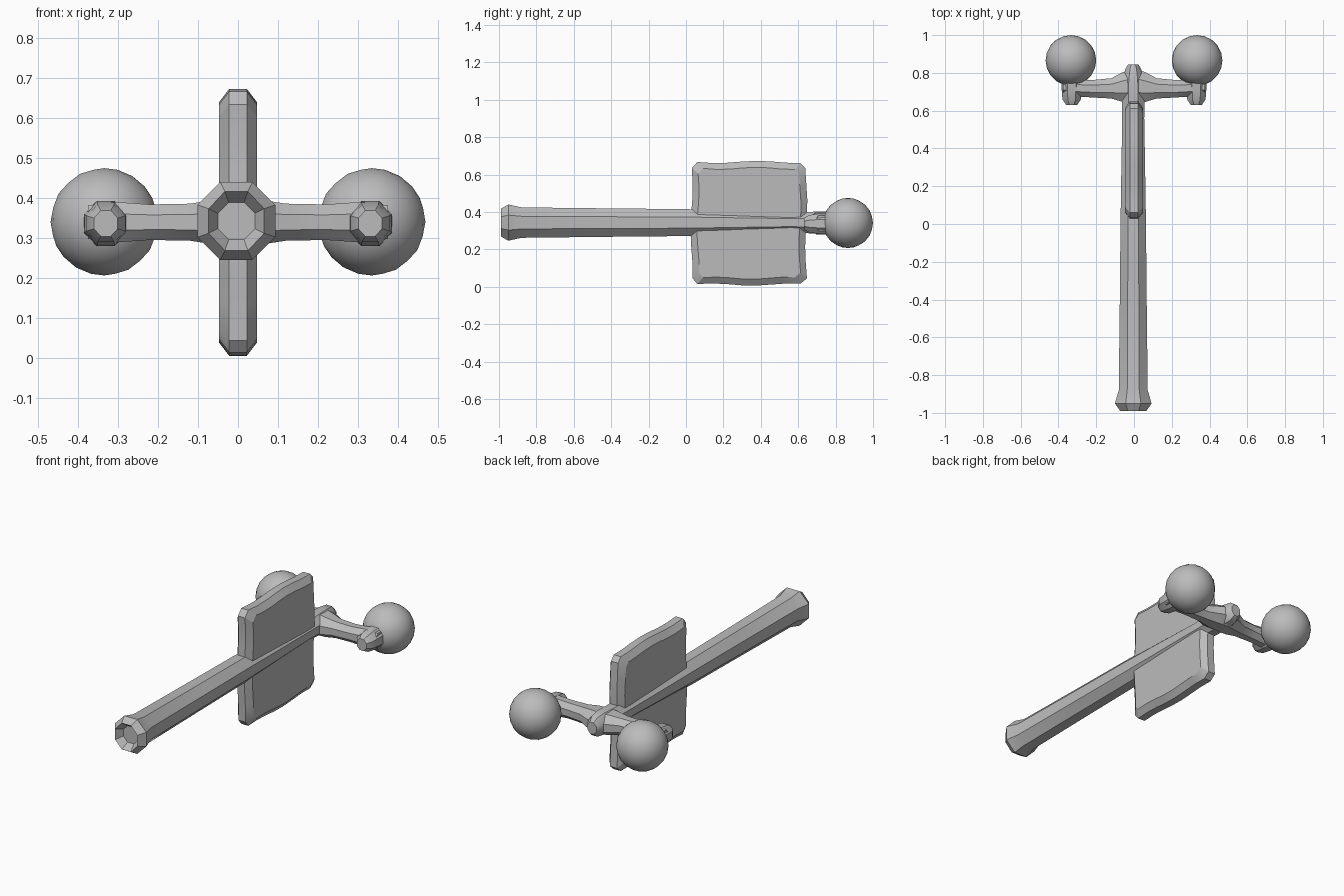
import bpy, bmesh, math
from mathutils import Vector

if "Cube" in bpy.data.objects:
    bpy.data.objects.remove(bpy.data.objects["Cube"], do_unlink=True)

AXIS_Z = 0.337
grey = bpy.data.materials.new("plain grey")
grey.use_nodes = True
grey.diffuse_color = (0.5, 0.5, 0.5, 1)
bsdf = grey.node_tree.nodes["Principled BSDF"]
bsdf.inputs["Base Color"].default_value = grey.diffuse_color
bsdf.inputs["Roughness"].default_value = 0.8


def finish(name, bm, angle=35):
    bmesh.ops.recalc_face_normals(bm, faces=bm.faces)
    mesh = bpy.data.meshes.new(name)
    bm.to_mesh(mesh)
    bm.free()
    mesh.materials.append(grey)
    obj = bpy.data.objects.new(name, mesh)
    bpy.context.collection.objects.link(obj)
    bpy.ops.object.select_all(action='DESELECT')
    obj.select_set(True)
    bpy.context.view_layer.objects.active = obj
    bpy.ops.object.shade_smooth_by_angle(angle=math.radians(angle))
    return obj


def loft(name, loops, angle=35):
    """Skin a list of equal-length point loops and cap both ends."""
    bm = bmesh.new()
    rings = [[bm.verts.new(p) for p in loop] for loop in loops]
    n = len(rings[0])
    for a, b in zip(rings, rings[1:]):
        for i in range(n):
            j = (i + 1) % n
            bm.faces.new((a[i], a[j], b[j], b[i]))
    bm.faces.new(rings[0][::-1])
    bm.faces.new(rings[-1])
    return finish(name, bm, angle)


def ring(center, across, rw, rz, sides=8):
    """Upright ring spanned by a horizontal direction and z."""
    c, u = Vector(center), Vector(across)
    return [c + u * rw * math.cos(t) + Vector((0, 0, rz * math.sin(t)))
            for t in ((i + 0.5) * math.tau / sides for i in range(sides))]


# long handle: (y, half width, half height), dished flared front end
shaft = [(-0.95, 0.05, 0.05), (-0.99, 0.075, 0.08), (-0.95, 0.105, 0.105),
         (-0.88, 0.083, 0.088), (-0.4, 0.077, 0.082), (0.0, 0.073, 0.078),
         (0.3, 0.068, 0.066), (0.56, 0.063, 0.056), (0.66, 0.065, 0.062),
         (0.76, 0.062, 0.066), (0.82, 0.045, 0.058), (0.845, 0.03, 0.035)]
loft("handle_shaft", [ring((-0.004, y, AXIS_Z + 0.006), (1, 0, 0), w, h)
                      for y, w, h in shaft])


# upright plate with chamfered, slightly wavy rim
def plate_outline(x, inset):
    y0, y1, z0, z1 = 0.03 + inset, 0.643 - inset, 0.012 + inset, 0.667 - inset
    corners = [(y0, z0), (y1, z0), (y1, z1), (y0, z1)]
    pts = []
    for k in range(4):
        (ya, za), (yb, zb) = corners[k], corners[(k + 1) % 4]
        for s in range(8):
            t = 0.05 + 0.9 * s / 7
            wave = 0.006 * math.sin(9 * t + 2 * k)
            side = k % 2
            pts.append((x, ya + (yb - ya) * t + wave * side,
                        za + (zb - za) * t + wave * (1 - side)))
    return pts


loft("upright_plate", [plate_outline(x, i) for x, i in
                       ((-0.048, 0.034), (-0.022, 0), (0.022, 0), (0.048, 0.034))], 25)

# crossbar stations: (distance from centre, y, half depth, half height)
bar = [(0, 0.735, 0.095, 0.066), (0.06, 0.725, 0.085, 0.06),
       (0.12, 0.718, 0.058, 0.05), (0.22, 0.716, 0.05, 0.048),
       (0.31, 0.72, 0.048, 0.055), (0.375, 0.725, 0.038, 0.045)]
# stub stations along y: (y, half width, half height)
stub = [(0.63, 0.032, 0.035), (0.66, 0.053, 0.05), (0.72, 0.058, 0.06),
        (0.78, 0.06, 0.062)]

for side, label in ((1, "left"), (-1, "right")):
    loft(label + "_crossbar_arm", [ring((side * x, y, AXIS_Z + 0.003), (0, 1, 0), d, h)
                                   for x, y, d, h in bar])
    loft(label + "_wheel_stub", [ring((side * 0.33, y, AXIS_Z), (1, 0, 0), w, h)
                                 for y, w, h in stub])
    # ball at the end of the arm
    bm = bmesh.new()
    bmesh.ops.create_icosphere(bm, subdivisions=3, radius=0.134)
    bmesh.ops.translate(bm, verts=bm.verts, vec=(side * 0.334, 0.866, AXIS_Z + 0.004))
    finish(label + "_ball", bm)
